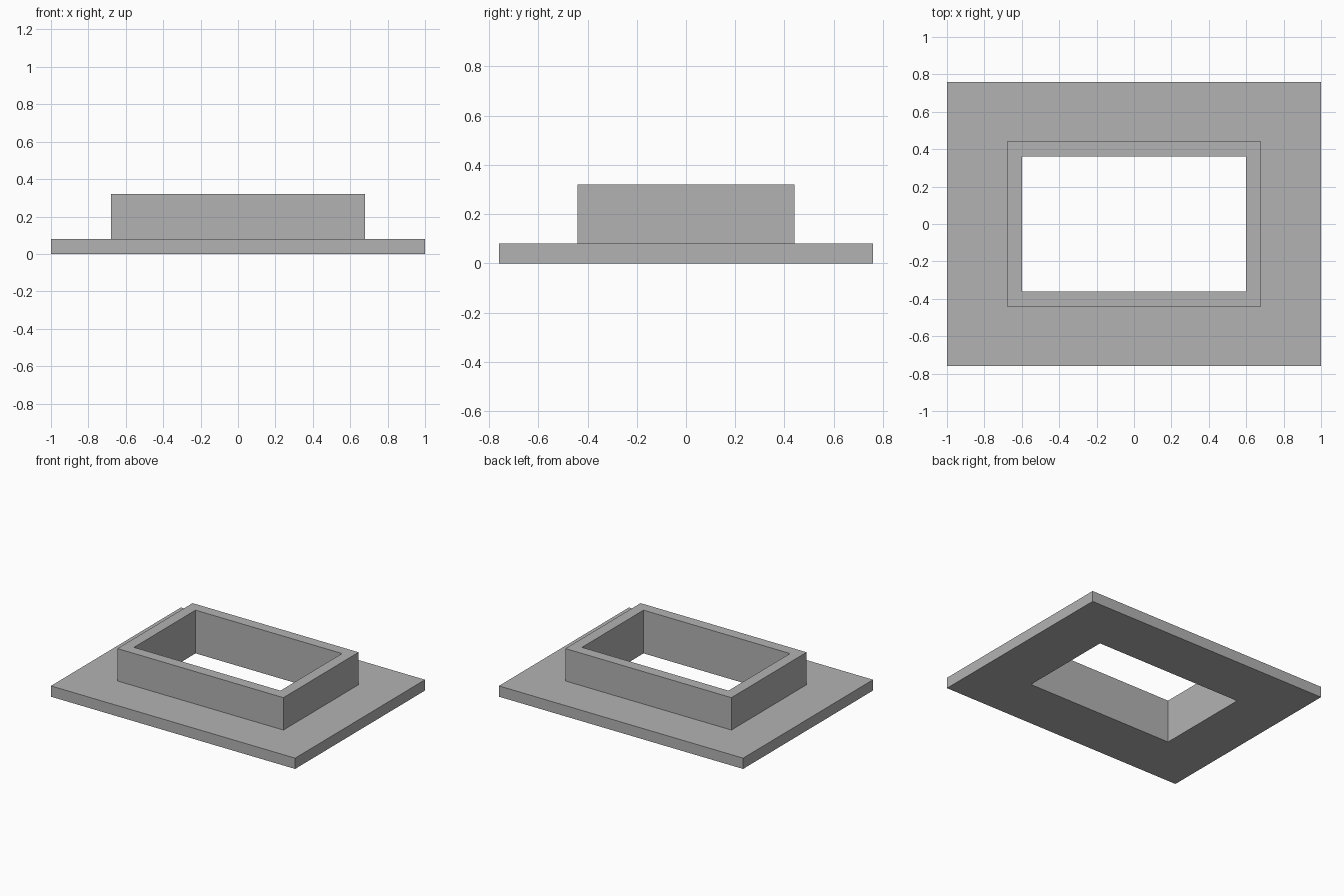
import bpy
import bmesh

cube = bpy.data.objects.get("Cube")
if cube:
    bpy.data.objects.remove(cube, do_unlink=True)

# Plain grey material
grey = bpy.data.materials.new("plain_grey")
grey.use_nodes = True
colour = (0.45, 0.45, 0.45, 1)
grey.diffuse_color = colour
grey.node_tree.nodes["Principled BSDF"].inputs["Base Color"].default_value = colour

# Sizes as half widths, half depths and heights
OUTER = (1.0, 0.76)
COLLAR = (0.68, 0.44)
OPENING = (0.6, 0.36)
FLANGE_TOP = 0.08
COLLAR_TOP = 0.32

# Cross-section of the flange and collar, going round from the outer bottom edge
section = [(OUTER, 0), (OUTER, FLANGE_TOP), (COLLAR, FLANGE_TOP),
           (COLLAR, COLLAR_TOP), (OPENING, COLLAR_TOP), (OPENING, 0)]


def rectangle_ring(bm, half, z):
    x, y = half
    corners = [(-x, -y), (x, -y), (x, y), (-x, y)]
    return [bm.verts.new((cx, cy, z)) for cx, cy in corners]


# Flanged collar: bridge each rectangular ring to the next, closing the loop
bm = bmesh.new()
rings = [rectangle_ring(bm, half, z) for half, z in section]
for lower, upper in zip(rings, rings[1:] + rings[:1]):
    for i in range(4):
        j = (i + 1) % 4
        bm.faces.new((lower[i], lower[j], upper[j], upper[i]))
bmesh.ops.recalc_face_normals(bm, faces=bm.faces)

mesh = bpy.data.meshes.new("flanged_collar")
bm.to_mesh(mesh)
bm.free()
mesh.materials.append(grey)
bpy.context.collection.objects.link(bpy.data.objects.new("flanged_collar", mesh))
